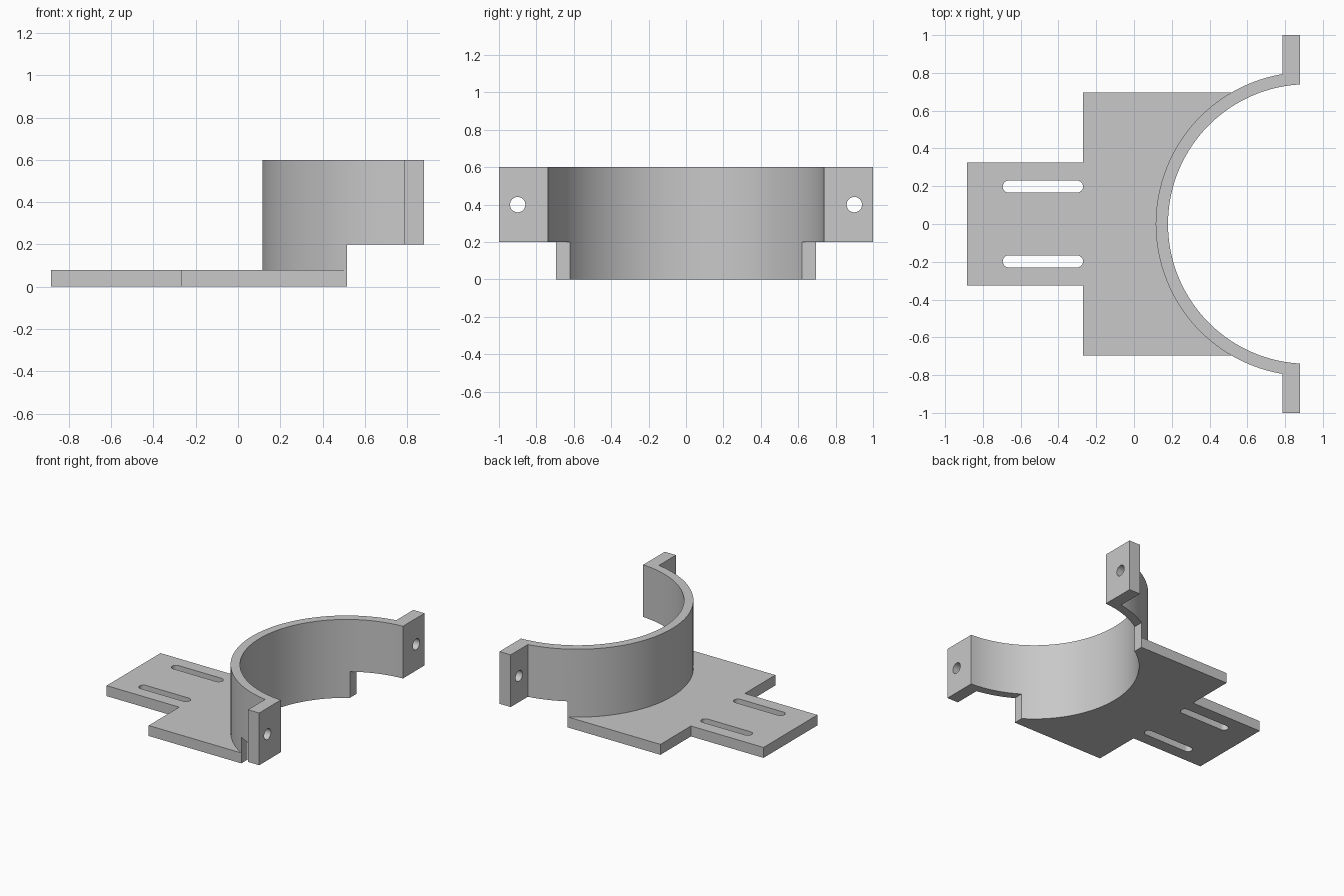
import bpy
import bmesh
from math import acos, asin, cos, sin, pi, radians
from mathutils import Matrix

cube = bpy.data.objects.get("Cube")
if cube:
    bpy.data.objects.remove(cube, do_unlink=True)

# Main dimensions
CENTRE_X = 0.92
INNER_R, OUTER_R = 0.74, 0.805
EAR_BACK, EAR_FRONT = 0.785, 0.88
STEP_X, STEP_Z, TOP_Z = 0.515, 0.2, 0.6
PLATE_Z = 0.08

grey = bpy.data.materials.new("light grey")
grey.use_nodes = True
colour = (0.58, 0.58, 0.58, 1)
grey.diffuse_color = colour
grey.node_tree.nodes["Principled BSDF"].inputs["Base Color"].default_value = colour


def arc(cx, cy, r, start, end, steps):
    return [(cx + r * cos(start + (end - start) * i / steps),
             cy + r * sin(start + (end - start) * i / steps))
            for i in range(steps + 1)]


def clamp_arc(r, x_end):
    """Arc of the clamp from +y to -y, both ends at x_end."""
    a = acos((x_end - CENTRE_X) / r)
    return arc(CENTRE_X, 0, r, a, 2 * pi - a, 72)


def prism(name, outline, z0, z1):
    bm = bmesh.new()
    face = bm.faces.new([bm.verts.new((x, y, z0)) for x, y in outline])
    new = bmesh.ops.extrude_face_region(bm, geom=[face])["geom"]
    top = [v for v in new if isinstance(v, bmesh.types.BMVert)]
    bmesh.ops.translate(bm, verts=top, vec=(0, 0, z1 - z0))
    bmesh.ops.recalc_face_normals(bm, faces=bm.faces)
    mesh = bpy.data.meshes.new(name)
    bm.to_mesh(mesh)
    bm.free()
    mesh.materials.append(grey)
    obj = bpy.data.objects.new(name, mesh)
    bpy.context.collection.objects.link(obj)
    return obj


def combine(target, tool, operation):
    mod = target.modifiers.new(operation.lower(), 'BOOLEAN')
    mod.operation, mod.solver, mod.object = operation, 'EXACT', tool
    bpy.context.view_layer.objects.active = target
    bpy.ops.object.modifier_apply(modifier=mod.name)
    bpy.data.objects.remove(tool, do_unlink=True)


def rectangle(x0, x1, y0, y1):
    return [(x0, y0), (x1, y0), (x1, y1), (x0, y1)]


# Half-round clamp with a bolting ear at each end
ears = [[(EAR_FRONT, s), (EAR_BACK, s)] for s in (1, -1)]
outline = (ears[0] + clamp_arc(OUTER_R, EAR_BACK) + ears[1][::-1]
           + clamp_arc(INNER_R, EAR_FRONT)[::-1])
bracket = prism("mounting_bracket", outline, 0, TOP_Z)

# Raised underside of the clamp ends
combine(bracket, prism("step_cutter", rectangle(STEP_X, 1.2, -1.2, 1.2), -0.2, STEP_Z),
        'DIFFERENCE')

# Bolt holes through the ears
for side in (1, -1):
    hole = prism("bolt_hole_cutter", arc(0, 0, 0.041, 0, 2 * pi, 32)[:-1], -0.2, 0.2)
    hole.data.transform(Matrix.Translation((0.83, side * 0.9, 0.4))
                        @ Matrix.Rotation(pi / 2, 4, 'Y'))
    combine(bracket, hole, 'DIFFERENCE')

# Base plate with narrow tab, its curved edge buried in the clamp wall
half = [(STEP_X, 0.695), (-0.27, 0.695), (-0.27, 0.326), (-0.885, 0.326)]
mirrored = [(x, -y) for x, y in reversed(half)]
plate = prism("base_plate", half + mirrored + clamp_arc(0.77, STEP_X)[::-1], 0, PLATE_Z)

# Adjustment slots
for side in (1, -1):
    r, y = 0.032, side * 0.198
    slot = (arc(-0.27 - r, y, r, -pi / 2, pi / 2, 12)
            + arc(-0.695 + r, y, r, pi / 2, 3 * pi / 2, 12))
    combine(plate, prism("slot_cutter", slot, -0.1, 0.2), 'DIFFERENCE')

combine(bracket, plate, 'UNION')

# Smooth curves, crisp edges
bpy.ops.object.select_all(action='DESELECT')
bracket.select_set(True)
bpy.context.view_layer.objects.active = bracket
bpy.ops.object.shade_smooth_by_angle(angle=radians(25))
